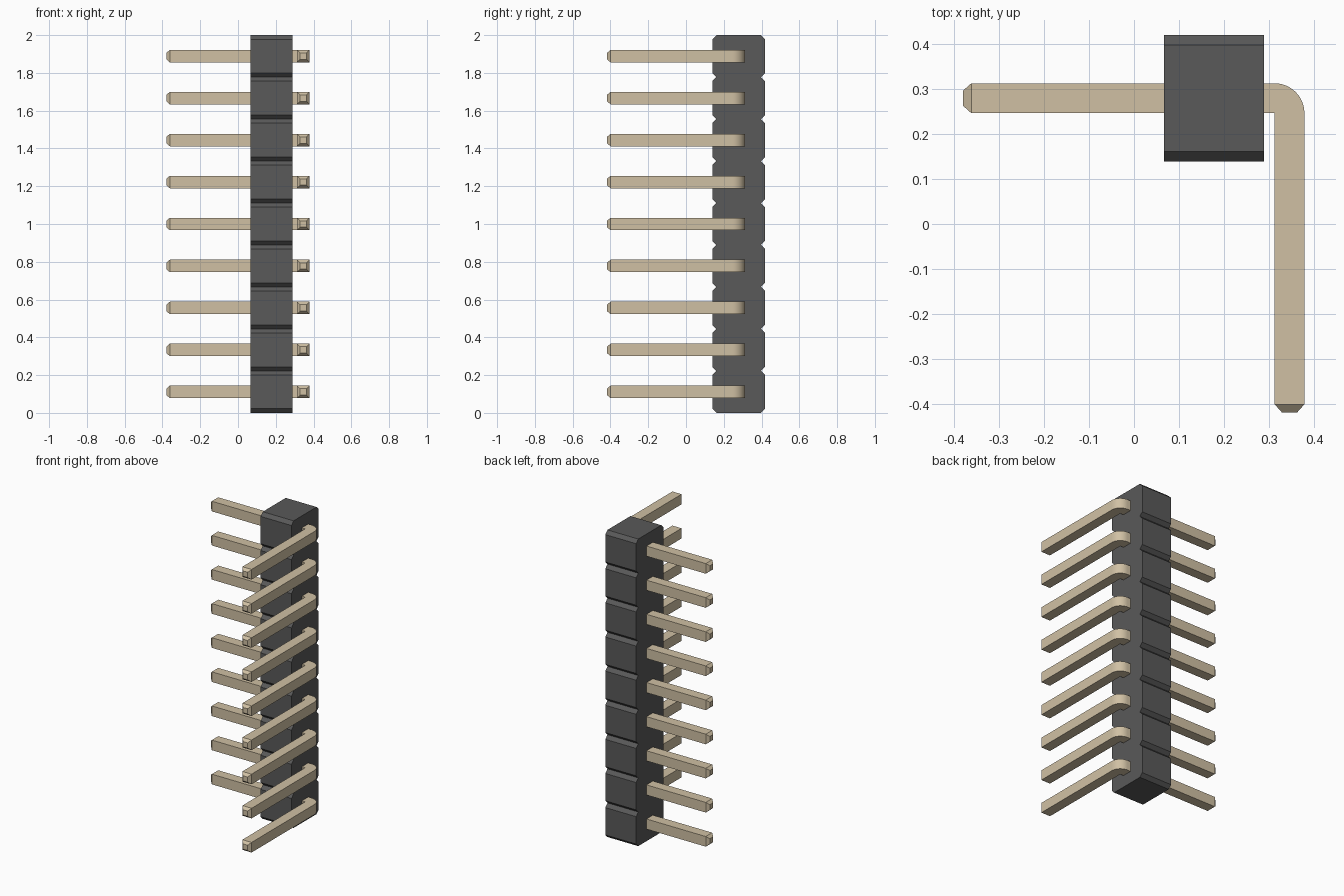
import bpy, bmesh
from math import sin, cos, pi

if "Cube" in bpy.data.objects:
    bpy.data.objects.remove(bpy.data.objects["Cube"])

COUNT = 9
PITCH = 2 / COUNT
W = 0.066                      # pin thickness
PIVOT = (0.312, 0.246)         # inner corner of the pin bend


def material(name, color):
    m = bpy.data.materials.new(name)
    m.diffuse_color = color
    m.use_nodes = True
    m.node_tree.nodes["Principled BSDF"].inputs["Base Color"].default_value = m.diffuse_color
    return m


def make_object(name, bm, mat):
    bmesh.ops.recalc_face_normals(bm, faces=bm.faces)
    me = bpy.data.meshes.new(name)
    bm.to_mesh(me)
    bm.free()
    me.materials.append(mat)
    ob = bpy.data.objects.new(name, me)
    bpy.context.collection.objects.link(ob)
    return ob


# Housing: notched side profile in YZ, extruded along x
def build_housing(mat):
    x0, x1, y0, y1, c = 0.066, 0.288, 0.139, 0.419, 0.022
    left, right = [], []
    for i in range(COUNT):
        z0, z1 = i * PITCH, (i + 1) * PITCH
        for z, inset in ((z0, c), (z0 + c, 0), (z1 - c, 0)):
            left.append((y0 + inset, z))
            right.append((y1 - inset, z))
    left.append((y0 + c, 2))
    right.append((y1 - c, 2))
    bm = bmesh.new()
    face = bm.faces.new([bm.verts.new((x0, y, z)) for y, z in right + left[::-1]])
    ext = bmesh.ops.extrude_face_region(bm, geom=[face])
    moved = [v for v in ext["geom"] if isinstance(v, bmesh.types.BMVert)]
    bmesh.ops.translate(bm, verts=moved, vec=(x1 - x0, 0, 0))
    return make_object("housing", bm, mat)


# Pin: square section swept round a right-angle bend, with tapered tips
def build_pin(mat):
    px, py = PIVOT
    h, t, taper = W / 2, 0.016, 0.018
    # each ring: inner point, outer point, half height
    rings = [((-0.379, py + t), (-0.379, py + W - t), h - t),
             ((-0.379 + taper, py), (-0.379 + taper, py + W), h)]
    for k in range(13):
        a = pi / 2 * (1 - k / 12)
        rings.append((PIVOT, (px + W * cos(a), py + W * sin(a)), h))
    rings += [((px, -0.418 + taper), (px + W, -0.418 + taper), h),
              ((px + t, -0.418), (px + W - t, -0.418), h - t)]
    bm = bmesh.new()
    loops = [[bm.verts.new((*p, z)) for p, z in ((i, -r), (o, -r), (o, r), (i, r))]
             for i, o, r in rings]
    for a, b in zip(loops, loops[1:]):
        for j in range(4):
            k = (j + 1) % 4
            bm.faces.new((a[j], a[k], b[k], b[j]))
    bm.faces.new(loops[0])
    bm.faces.new(loops[-1])
    bmesh.ops.remove_doubles(bm, verts=bm.verts, dist=1e-5)
    return make_object("pin_1", bm, mat)


build_housing(material("dark_plastic", (0.1, 0.1, 0.1, 1)))
pin = build_pin(material("pale_metal", (0.63, 0.53, 0.37, 1)))
bpy.context.view_layer.objects.active = pin
pin.select_set(True)
bpy.ops.object.shade_smooth_by_angle(angle=pi / 6)

# Row of pins, one per housing cell
pin.location.z = PITCH / 2
for i in range(1, COUNT):
    p = pin.copy()
    p.name = f"pin_{i + 1}"
    p.location.z = (i + 0.5) * PITCH
    bpy.context.collection.objects.link(p)
